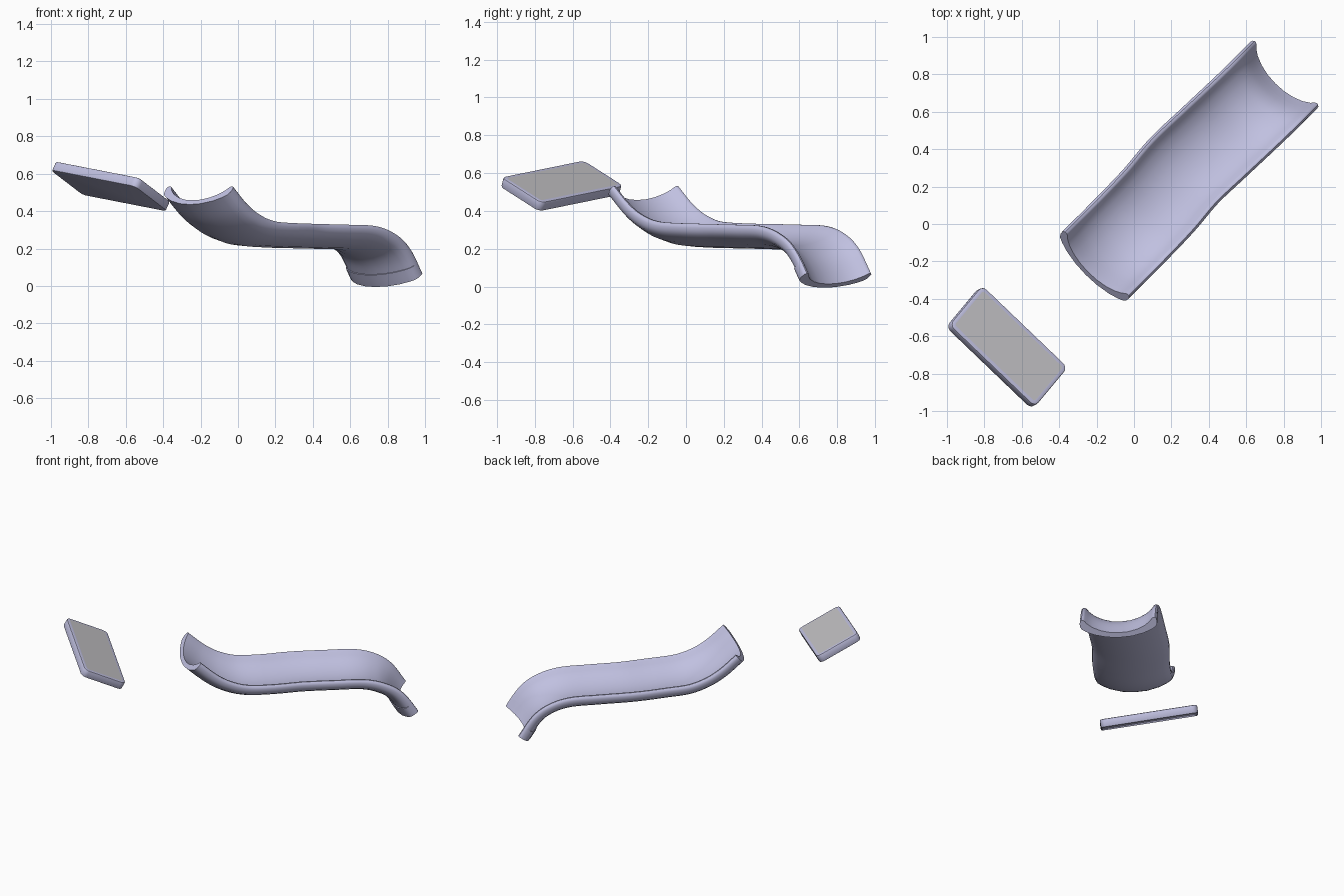
import bpy, bmesh, math
from mathutils import Vector, Matrix

if "Cube" in bpy.data.objects:
    bpy.data.objects.remove(bpy.data.objects["Cube"])


def material(name, rgb):
    m = bpy.data.materials.new(name)
    m.diffuse_color = (*rgb, 1)
    m.use_nodes = True
    m.node_tree.nodes["Principled BSDF"].inputs["Base Color"].default_value = m.diffuse_color
    return m


LAVENDER = material("pale lavender", (0.53, 0.53, 0.75))
GREY = material("warm light grey", (0.55, 0.54, 0.56))

# Trough centre line: distance along the diagonal, sideways drift, height
PATH = [(-0.355, 0.010, 0.458), (-0.24, 0.010, 0.358), (-0.125, 0.010, 0.290),
        (0.01, 0.009, 0.248), (0.19, 0.004, 0.236), (0.39, -0.012, 0.232),
        (0.61, -0.006, 0.228), (0.79, 0.0, 0.222), (0.903, 0.003, 0.190),
        (0.985, 0.004, 0.132), (1.066, 0.004, 0.014)]
# Half cross-section: inner floor, rounded lip, outer wall, underside
INNER = [(0, 0), (0.06, 0.004), (0.12, 0.020), (0.17, 0.044), (0.205, 0.072)]
LIP = [(0.220, 0.092), (0.229, 0.099), (0.240, 0.099), (0.249, 0.091), (0.252, 0.078)]
OUTER = [(0.250, 0.058), (0.238, 0.037), (0.21, 0.019), (0.16, -0.004), (0.08, -0.024), (0, -0.030)]


def path_point(u):
    """Smooth curve through the path, turned onto the diagonal."""
    i = min(max(int(u), 0), len(PATH) - 2)
    f = u - i
    p1, p2 = Vector(PATH[i]), Vector(PATH[i + 1])
    p0 = Vector(PATH[i - 1]) if i > 0 else 2 * p1 - p2
    p3 = Vector(PATH[i + 2]) if i + 2 < len(PATH) else 2 * p2 - p1
    p = 0.5 * (2 * p1 + (p2 - p0) * f + (2 * p0 - 5 * p1 + 4 * p2 - p3) * f * f
               + (3 * p1 - p0 - 3 * p2 + p3) * f ** 3)
    r = math.sqrt(0.5)
    return Vector(((p.x + p.y) * r, (p.x - p.y) * r, p.z))


def finish(bm, name, mats, angle):
    bmesh.ops.recalc_face_normals(bm, faces=bm.faces)
    me = bpy.data.meshes.new(name)
    bm.to_mesh(me)
    bm.free()
    ob = bpy.data.objects.new(name, me)
    bpy.context.collection.objects.link(ob)
    for m in mats:
        me.materials.append(m)
    bpy.ops.object.select_all(action='DESELECT')
    ob.select_set(True)
    bpy.context.view_layer.objects.active = ob
    bpy.ops.object.shade_smooth_by_angle(angle=math.radians(angle))
    return ob


def trough(name, u0, u1, steps, swell=0.0):
    half = INNER + LIP + [(x + (swell if x else 0) * 0.5, z - swell) for x, z in OUTER]
    loop = half + [(-x, z) for x, z in reversed(half[1:-1])]
    bm = bmesh.new()
    rings = []
    for k in range(steps + 1):
        u = u0 + (u1 - u0) * k / steps
        c = path_point(u)
        t = (path_point(u + 0.02) - path_point(u - 0.02)).normalized()
        side = t.cross(Vector((0, 0, 1))).normalized()
        up = side.cross(t)
        rings.append([bm.verts.new(c + side * a + up * b) for a, b in loop])
    n = len(loop)
    for a, b in zip(rings, rings[1:]):
        for j in range(n):
            bm.faces.new((a[j], a[(j + 1) % n], b[(j + 1) % n], b[j]))
    # End caps as strips between the inner and outer walls
    for r in (rings[0], rings[-1]):
        h = len(half)
        for j in range(h // 2 - 1):
            bm.faces.new((r[j], r[j + 1], r[h - 2 - j], r[h - 1 - j]))
            bm.faces.new((r[-j], r[-j - 1], r[n - h + 2 + j], r[n - h + 1 + j]))
    return finish(bm, name, [LAVENDER], 40)


trough("upper_trough", 0, 4, 28)
trough("middle_trough", 4, 6, 14)
trough("lower_trough", 6, 9.5, 28)
trough("exit_collar", 9.5, 10, 6, swell=0.005)


# Tilted rounded slab with an inset top panel
def slab(name, a, b, c, radius):
    bm = bmesh.new()
    outline = []
    for q, (sx, sy) in enumerate([(1, 1), (-1, 1), (-1, -1), (1, -1)]):
        for k in range(6):
            w = math.pi / 2 * (q + k / 5)
            outline.append(bm.verts.new((sx * (a - radius) + radius * math.cos(w),
                                         sy * (b - radius) + radius * math.sin(w), -c)))
    base = bm.faces.new(outline)
    ext = bmesh.ops.extrude_face_region(bm, geom=[base], use_keep_orig=True)
    bmesh.ops.translate(bm, vec=(0, 0, 2 * c),
                        verts=[g for g in ext["geom"] if isinstance(g, bmesh.types.BMVert)])
    bmesh.ops.recalc_face_normals(bm, faces=bm.faces)
    rims = [e for e in bm.edges if abs(e.verts[0].co.z - e.verts[1].co.z) < 1e-6]
    bmesh.ops.bevel(bm, geom=rims, offset=0.008, segments=2, profile=0.5, affect='EDGES')
    top = max(bm.faces, key=lambda f: f.normal.z * f.calc_area())
    bmesh.ops.inset_region(bm, faces=[top], thickness=0.014)
    top.material_index = 1
    u = Vector((0.717, -0.687, -0.14)).normalized()
    n = Vector((0.40, 0.235, 0.89))
    n = (n - u * n.dot(u)).normalized()
    v = n.cross(u)
    ob = finish(bm, name, [LAVENDER, GREY], 35)
    rot = Matrix((u, v, n)).transposed().to_4x4()
    ob.matrix_world = Matrix.Translation((-0.68, -0.659, 0.532)) @ rot


slab("floating_slab", 0.320, 0.154, 0.0275, 0.035)
